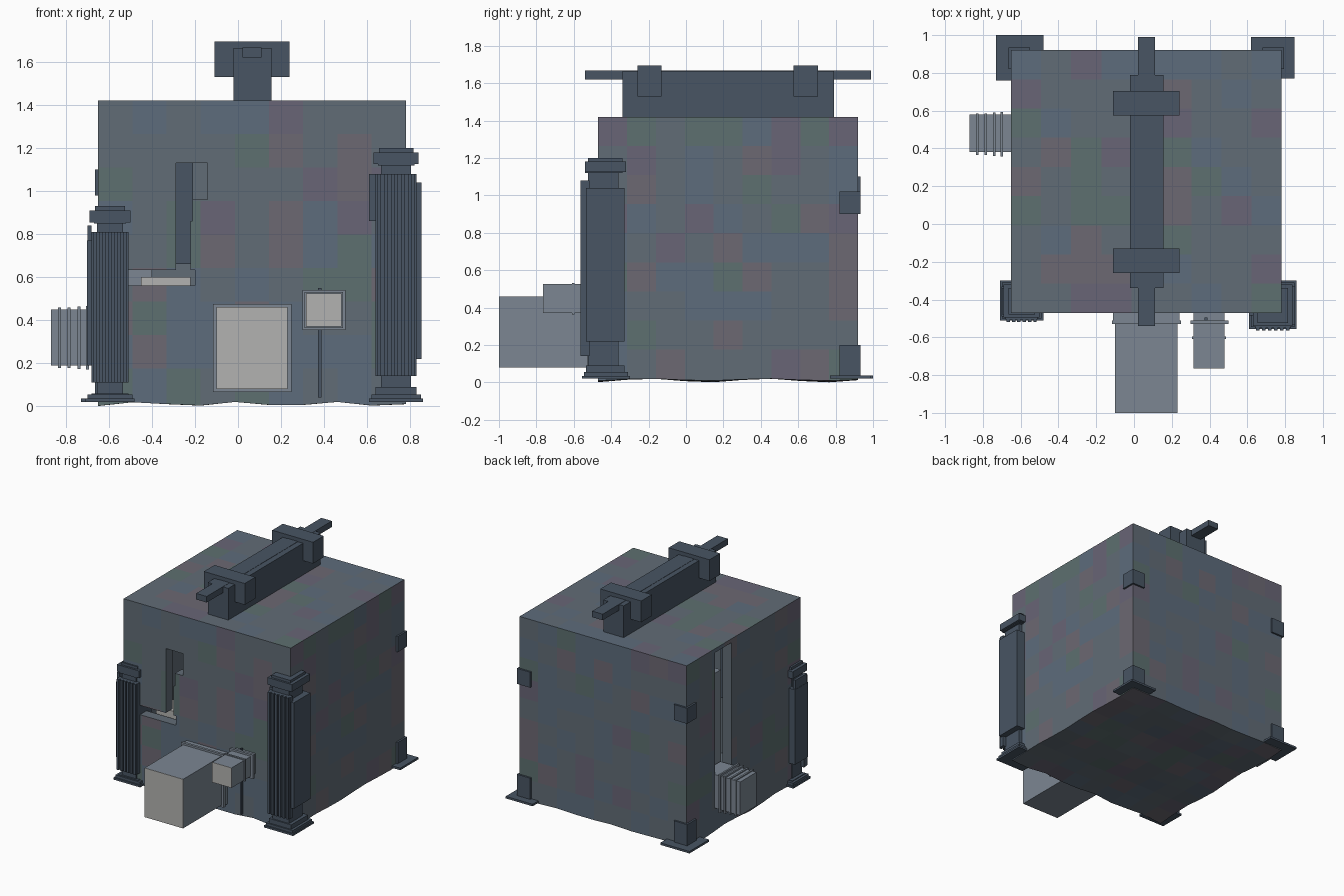
import bpy, bmesh, math, random
from mathutils import Vector

if "Cube" in bpy.data.objects:
    bpy.data.objects.remove(bpy.data.objects["Cube"])

random.seed(7)


def mat(name, r, g, b):
    m = bpy.data.materials.new(name)
    m.diffuse_color = (r, g, b, 1)
    m.use_nodes = True
    m.node_tree.nodes["Principled BSDF"].inputs["Base Color"].default_value = m.diffuse_color
    return m


DARK = mat("dark_slate", 0.065, 0.09, 0.125)
DUCT = mat("duct_grey", 0.20, 0.24, 0.29)
CAP = mat("pale_grey", 0.45, 0.45, 0.44)
TILES = [mat("tile_slate", .12, .15, .18), mat("tile_blue", .11, .15, .20),
         mat("tile_green", .11, .16, .16), mat("tile_mauve", .14, .13, .18),
         mat("tile_rose", .15, .14, .17)]


def boxes(name, parts, m=DARK):
    """One object made of boxes given as x0, x1, y0, y1, z0, z1."""
    bm = bmesh.new()
    for x0, x1, y0, y1, z0, z1 in parts:
        for v in bmesh.ops.create_cube(bm, size=1)["verts"]:
            v.co = Vector(((x0 + x1) / 2 + v.co.x * (x1 - x0),
                           (y0 + y1) / 2 + v.co.y * (y1 - y0),
                           (z0 + z1) / 2 + v.co.z * (z1 - z0)))
    me = bpy.data.meshes.new(name)
    bm.to_mesh(me)
    bm.free()
    ob = bpy.data.objects.new(name, me)
    bpy.context.collection.objects.link(ob)
    if m:
        me.materials.append(m)
    return ob


# Main body: tiled cube with a slightly wavy underside
body = boxes("body", [(-.65, .78, -.47, .92, .02, 1.42)], None)
for m in TILES:
    body.data.materials.append(m)
bm = bmesh.new()
bm.from_mesh(body.data)
bmesh.ops.subdivide_edges(bm, edges=bm.edges[:], cuts=8, use_grid_fill=True)
for f in bm.faces:
    f.material_index = random.choice((0, 0, 0, 1, 1, 2, 3, 4))
for v in bm.verts:
    if v.co.z < .03:
        v.co.z -= .02 * math.sin(v.co.x * 7) ** 2 * math.sin(v.co.y * 5 + 1) ** 2
bm.to_mesh(body.data)
bm.free()


def cut(*b):
    tool = boxes("cutter", [b], None)
    tool.hide_render = True
    md = body.modifiers.new("cut", 'BOOLEAN')
    md.object, md.operation, md.solver = tool, 'DIFFERENCE', 'EXACT'
    bpy.context.view_layer.objects.active = body
    bpy.ops.object.modifier_apply(modifier="cut")
    bpy.data.objects.remove(tool)


# Hollow interior, stepped front window, tall left slot
cut(-.57, .70, -.39, .84, .08, 1.36)
cut(-.51, -.20, -.6, -.3, .56, .632)
cut(-.289, -.221, -.6, -.3, .60, .90)
cut(-.287, -.141, -.6, -.3, .96, 1.13)
cut(-.288, -.211, -.6, -.3, .86, 1.131)
cut(-.8, -.5, .37, .575, .2, 1.39)

# Interior ducting seen through the openings
boxes("inner_riser", [(-.55, -.40, .36, .50, .1, 1.15)], DUCT)
boxes("inner_post", [(-.29, -.21, -.2, -.12, .66, 1.3)])
boxes("inner_frame", [(-.45, -.22, -.36, -.2, .08, .60)], CAP)


def column(name, x0, x1, y0, y1, top, base):
    """Corner column: stepped base, core, fluted front panel, side panels, capital."""
    w, out = x1 - x0, (-1 if x0 < 0 else 1)
    p = [(x0 - .03, x1 + .03, y0 - .02, y1 + .03, .02, .035),
         (x0 - .02, x1 + .02, y0 - .01, y1 + .02, .035, .055),
         (x0, x1, y0, y1, .055, base - .05),
         (x0 + .025, x1 - .025, y0 + .01, y1 - .03, base - .05, top - .08),
         (x0, x1, y0, y1, base + .08, top - .16),
         (x0 + .01, x1 - .01, y0 - .004, y1 - .01, top - .08, top - .07),
         (x0 - .01, x1 + .01, y0 - .005, y1 + .01, top - .075, top - .02),
         (x0 + .015, x1 - .015, y0 + .01, y1 - .01, top - .02, top)]
    # front panel and flutes
    p.append((x0, x1, y0 - .015, y0 + .02, base, top - .12))
    n = 6
    for i in range(n):
        c = x0 + w * (i + .5) / n
        p.append((c - .009, c + .009, y0 - .03, y0 - .01, base, top - .12))
    # outer side panel
    xs = x1 if out > 0 else x0
    p.append((min(xs, xs + out * .022), max(xs, xs + out * .022), y0, y1,
              base + .08, top - .16))
    return boxes(name, p)


column("front_right_column", .64, .83, -.535, -.33, 1.20, .14)
column("front_left_column", -.68, -.51, -.49, -.33, .93, .11)
boxes("front_right_column_strip", [(.61, .64, -.485, -.46, .86, 1.08)])
boxes("front_left_column_strip", [(-.53, -.51, -.5, -.46, .18, .8),
                                  (-.70, -.68, -.48, -.34, .68, .84)])


# Back corners: ground plate, foot block and corner bracket
def back_corner(name, x, s, plate, zb):
    def bx(d):
        return min(x + s * .014, x - s * d), max(x + s * .014, x - s * d)
    boxes(name, [plate + (.02, .036),
                 (*bx(.10), .82, .934, .02, .20),
                 (*bx(.10), .82, .934, zb, zb + .12)])


back_corner("back_right_bracket", .78, 1, (.62, .85, .77, .99), .90)
back_corner("back_left_bracket", -.65, -1, (-.73, -.48, .76, 1.0), .98)

# Roof beam with end tongues and two clamps
boxes("roof_beam", [(-.02, .155, -.34, .79, 1.41, 1.665)])
boxes("roof_tongue", [(.02, .11, -.54, .99, 1.62, 1.667)])
boxes("roof_clamps", [(-.11, .24, y, y + .13, 1.53, 1.695) for y in (-.26, .575)])

# Large front duct
boxes("front_duct", [(-.10, .23, -.997, -.45, .08, .46)], DUCT)
boxes("front_duct_flange", [(-.117, .248, -.53, -.51, .065, .475),
                            (-.11, .24, -.51, -.46, .07, .468)], DUCT)
boxes("front_duct_cap", [(-.10, .23, -1.0, -.997, .08, .46)], CAP)

# Small front duct with its support pole
boxes("small_duct", [(.315, .48, -.762, -.45, .37, .525)], DUCT)
boxes("small_duct_cap", [(.315, .48, -.765, -.762, .37, .525)], CAP)
boxes("small_duct_flange", [(.30, .50, -.53, -.51, .355, .54),
                            (.308, .487, -.61, -.595, .363, .532)], DUCT)
boxes("support_pole", [(.373, .388, -.51, -.495, .04, .55)])

# Left duct with ribs
boxes("left_duct", [(-.87, -.56, .38, .58, .19, .45)], DUCT)
boxes("left_duct_ribs", [(x - .007, x + .007, .365 - k, .585 + k, .178 - k, .458 + k)
                         for x, k in ((-.83, 0), (-.785, 0), (-.74, .005), (-.70, .008))], DUCT)
